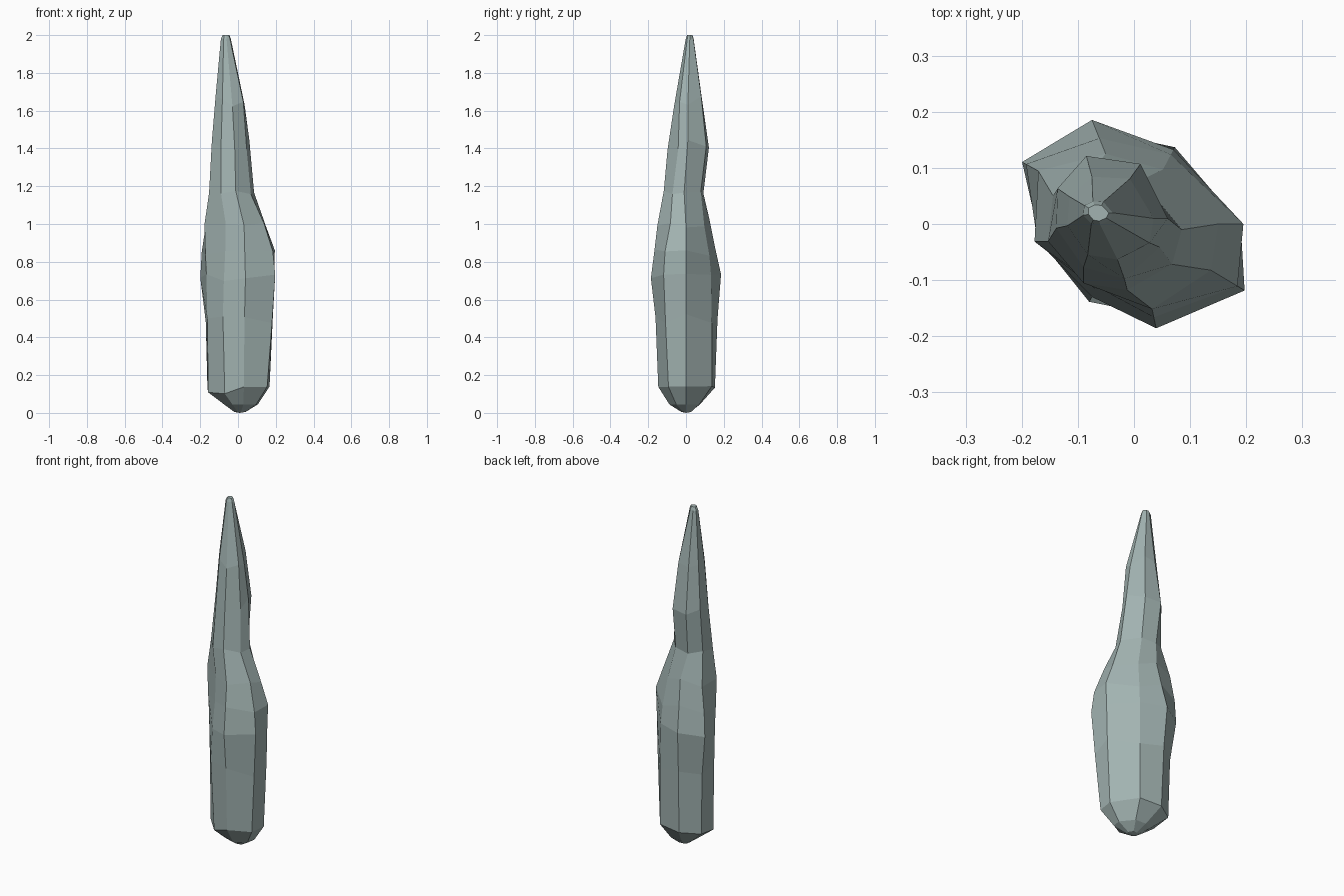
import bpy, bmesh, math, random

random.seed(4)

# Directions (degrees) of the eight ridges running up the rock
ANGLES = [0, -31, -78, -120, -170, 151, 112, 62]

# Cross-sections: height, centre x, centre y, height jitter, ridge radii
RINGS = [
    (0.005, 0.01, 0.00, 0.00, [.03, .03, .025, .025, .03, .03, .025, .03]),
    (0.045, 0.01, 0.00, 0.00, [.095, .10, .09, .08, .085, .09, .08, .08]),
    (0.12, 0.0, 0.0, 0.03, [.167, .18, .15, .14, .16, .185, .165, .155]),
    (0.50, 0.0, 0.0, 0.03, [.185, .21, .165, .16, .165, .195, .18, .155]),
    (0.71, 0.0, 0.0, 0.03, [.19, .23, .19, .15, .17, .228, .20, .15]),
    (0.86, 0.0, 0.0, 0.03, [.195, .215, .17, .135, .175, .22, .165, .14]),
    (1.00, 0.0, 0.0, 0.02, [.15, .16, .155, .13, .18, .195, .135, .11]),
    (1.17, -.035, -.01, 0.02, [.12, .12, .11, .11, .12, .125, .11, .10]),
    (1.42, -.04, 0.01, 0.03, [.10, .10, .11, .10, .10, .11, .12, .11]),
    (1.65, -.045, 0.01, 0.03, [.08, .085, .075, .075, .075, .08, .08, .08]),
    (1.98, -.065, 0.02, 0.00, [.027, .026, .022, .022, .026, .027, .022, .022]),
    (2.00, -.065, 0.02, 0.00, [.02, .018, .015, .015, .016, .018, .015, .015]),
]

# Loft the sections into one faceted stone spike
bm = bmesh.new()
loops = []
for z, cx, cy, jitter, radii in RINGS:
    loops.append([
        bm.verts.new((cx + r * math.cos(math.radians(a)),
                      cy + r * math.sin(math.radians(a)),
                      z + random.uniform(-jitter, jitter)))
        for a, r in zip(ANGLES, radii)])

for low, high in zip(loops, loops[1:]):
    for i in range(8):
        j = (i + 1) % 8
        bm.faces.new((low[i], low[j], high[j], high[i]))

# Blunt base point and flat tip
base = bm.verts.new((0.01, 0, 0))
for i in range(8):
    bm.faces.new((base, loops[0][(i + 1) % 8], loops[0][i]))
bm.faces.new(loops[-1])

bmesh.ops.recalc_face_normals(bm, faces=bm.faces)
mesh = bpy.data.meshes.new("stone_spike")
bm.to_mesh(mesh)
bm.free()
spike = bpy.data.objects.new("stone_spike", mesh)
bpy.context.collection.objects.link(spike)

# Grey-green stone
stone = bpy.data.materials.new("stone")
stone.diffuse_color = (0.36, 0.45, 0.44, 1)
mesh.materials.append(stone)
